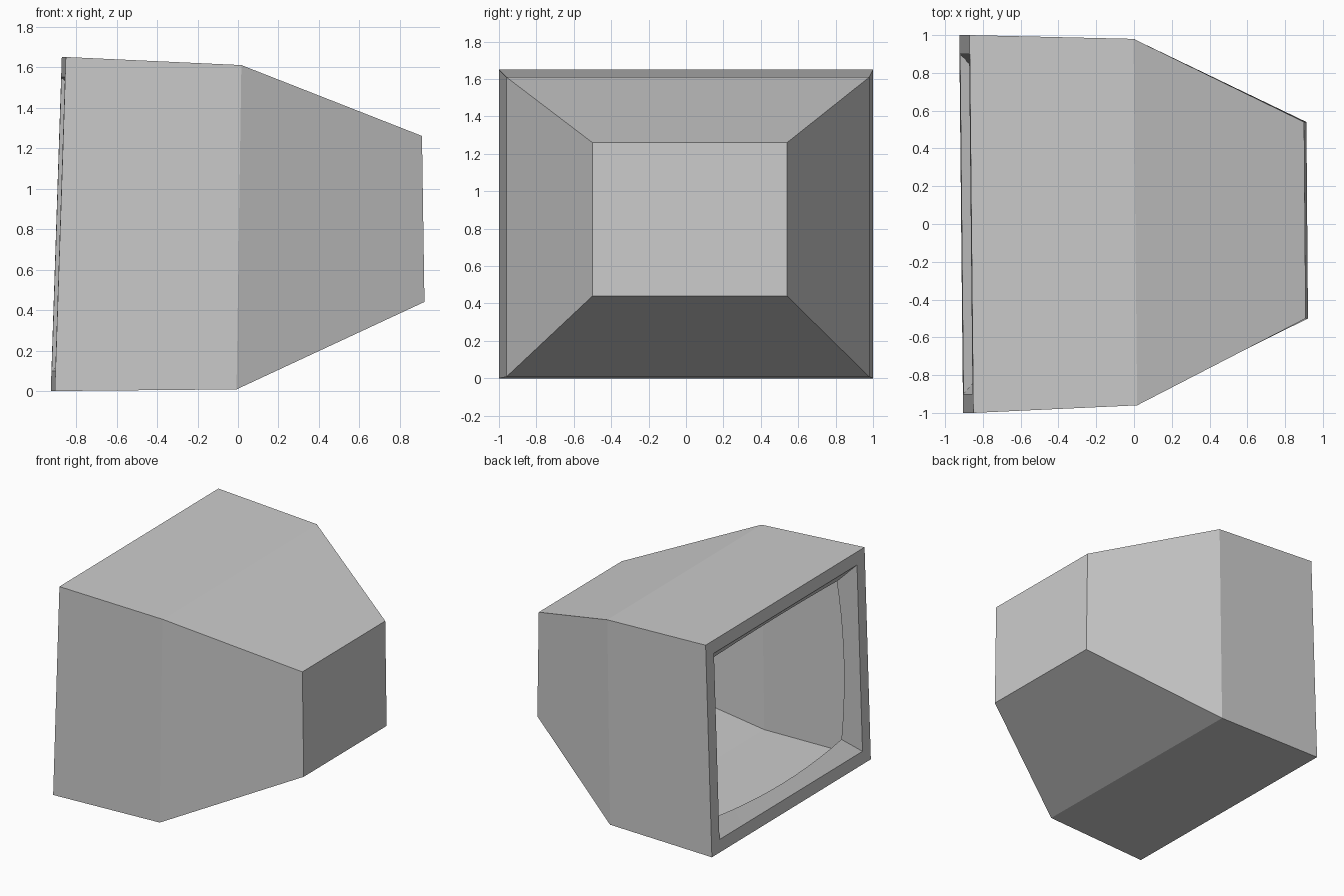
import bpy, bmesh

if "Cube" in bpy.data.objects:
    bpy.data.objects.remove(bpy.data.objects["Cube"])

SEG = 10          # segments along each side of the screen opening


def front_x(y, z):
    """x of the slightly tilted front plane."""
    return -0.915 - 0.01 * y + 0.033 * z


def rect(y0, y1, z0, z1):
    return [(y0, z0), (y1, z0), (y1, z1), (y0, z1)]


def opening(y0, y1, z0, z1, depth, bulge_h=0.0, bulge_v=0.0):
    """Ring of points around the opening; sides bow outward and forward."""
    corners = rect(y0, y1, z0, z1)
    outward = [(0, -1), (1, 0), (0, 1), (-1, 0)]
    pts = []
    for i, (ny, nz) in enumerate(outward):
        (ya, za), (yb, zb) = corners[i], corners[(i + 1) % 4]
        bulge = bulge_h if nz else bulge_v
        for s in range(SEG):
            t = s / SEG
            k = bulge * (1 - (2 * t - 1) ** 2)
            y = ya + (yb - ya) * t + ny * k
            z = za + (zb - za) * t + nz * k
            pts.append((front_x(y, z) + depth - 0.87 * k, y, z))
    return pts


def bridge(bm, a, b, smooth=False):
    n = len(a)
    for i in range(n):
        j = (i + 1) % n
        bm.faces.new((a[i], a[j], b[j], b[i])).smooth = smooth


def finish(bm, name):
    mesh = bpy.data.meshes.new(name)
    bm.to_mesh(mesh)
    bm.free()
    ob = bpy.data.objects.new(name, mesh)
    bpy.context.collection.objects.link(ob)
    return ob


bm = bmesh.new()

# Housing: front rim, middle ring, small back ring and back panel
front = [bm.verts.new((front_x(y, z), y, z)) for y, z in rect(-1, 1, 0, 1.65)]
middle = [bm.verts.new((-0.005 - 0.01 * y + 0.015 * (z - 0.8), y, z))
          for y, z in rect(-0.96, 0.98, 0.008, 1.61)]
back = [bm.verts.new((0.911 - 0.008 * y - 0.015 * (z - 0.85), y, z))
        for y, z in rect(-0.50, 0.54, 0.44, 1.26)]
bridge(bm, middle, front)
bridge(bm, back, middle)
bm.faces.new(back)

# Flat bezel frame: one four-sided bar per side, split along the inner edge
inner = [bm.verts.new(p) for p in opening(-0.9, 0.9, 0.1, 1.55, 0.0)]
for i in range(4):
    side = [inner[(i * SEG + s) % (4 * SEG)] for s in range(SEG + 1)]
    bm.faces.new([front[i], front[(i + 1) % 4]] + side[::-1])

# Inner bevel leading back to the bowed, open screen edge
edge = [bm.verts.new(p)
        for p in opening(-0.785, 0.785, 0.21, 1.44, 0.1, 0.034, 0.026)]
bridge(bm, inner, edge, smooth=True)
for ring in (inner, edge):
    for c in range(4):
        link = bm.edges.get((inner[c * SEG], edge[c * SEG]))
        link.smooth = False
for i in range(4 * SEG):
    bm.edges.get((inner[i], inner[(i + 1) % (4 * SEG)])).smooth = False

bmesh.ops.recalc_face_normals(bm, faces=bm.faces)
shell = finish(bm, "monitor_housing")
